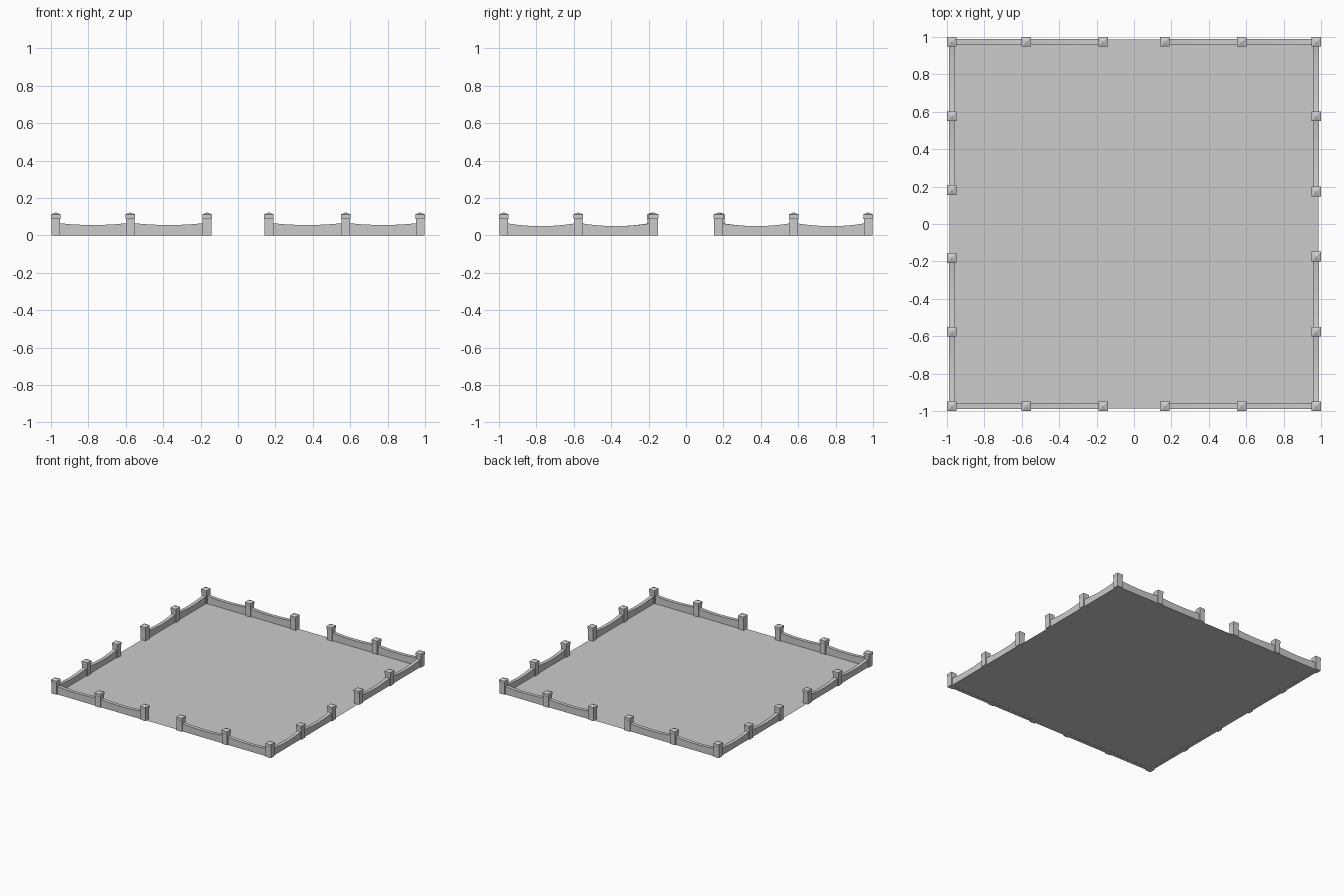
import bpy, bmesh, math
from mathutils import Vector

cube = bpy.data.objects.get("Cube")
if cube:
    bpy.data.objects.remove(cube, do_unlink=True)

stone = bpy.data.materials.new("grey stone")
stone.use_nodes = True
grey = (0.6, 0.6, 0.6, 1)
stone.diffuse_color = grey
stone.node_tree.nodes["Principled BSDF"].inputs["Base Color"].default_value = grey

EDGE = 0.974      # centre line of the walls
FLOOR = 0.986     # half size of the ground
PATH = 0.155      # half width of the crossing paths
CURVE = 0.23      # radius of the lawn corners


def finish(bm, name):
    mesh = bpy.data.meshes.new(name)
    bm.to_mesh(mesh)
    bm.free()
    mesh.materials.append(stone)
    obj = bpy.data.objects.new(name, mesh)
    bpy.context.collection.objects.link(obj)
    return obj


def frustum(bm, x, y, rings):
    """Stack square rings of (half width, height) into a closed column."""
    loops = [[bm.verts.new((x + sx * h, y + sy * h, z))
              for sx, sy in ((-1, -1), (1, -1), (1, 1), (-1, 1))] for h, z in rings]
    for low, high in zip(loops, loops[1:]):
        for i in range(4):
            j = (i + 1) % 4
            bm.faces.new((low[i], low[j], high[j], high[i]))
    bm.faces.new(loops[0][::-1])
    return loops[-1]


def post(name, x, y):
    bm = bmesh.new()
    # Shaft, overhanging cap block, then a shallow pyramid
    top = frustum(bm, x, y, [(0.0235, 0), (0.0235, 0.088), (0.026, 0.092), (0.026, 0.112)])
    tip = bm.verts.new((x, y, 0.122))
    for i in range(4):
        bm.faces.new((top[i], top[(i + 1) % 4], tip))
    return finish(bm, name)


def wall(name, start, end, sag):
    """Wall whose top dips in the middle between two posts."""
    bm = bmesh.new()
    a, b = Vector((*start, 0)), Vector((*end, 0))
    along = (b - a).normalized()
    side = Vector((-along.y, along.x, 0)) * 0.0145
    steps = 10
    rings = []
    for i in range(steps + 1):
        t = i / steps
        p = a.lerp(b, t)
        up = Vector((0, 0, 0.067 - sag * 4 * t * (1 - t)))
        rings.append([bm.verts.new(v) for v in (p - side, p + side, p + side + up, p - side + up)])
    for r, s in zip(rings, rings[1:]):
        for i in range(4):
            j = (i + 1) % 4
            bm.faces.new((r[i], r[j], s[j], s[i]))
    bm.faces.new(rings[0])
    bm.faces.new(rings[-1][::-1])
    bmesh.ops.recalc_face_normals(bm, faces=bm.faces)
    return finish(bm, name)


def corner_arc(sx, sy):
    """Rounded inner corner of one lawn, from the x-running edge to the y-running edge."""
    c = PATH + CURVE
    return [(sx * (c - CURVE * math.sin(a)), sy * (c - CURVE * math.cos(a)))
            for a in (math.pi / 2 * i / 10 for i in range(11))]


def sheet(name, points):
    bm = bmesh.new()
    face = bm.faces.new([bm.verts.new((x, y, 0.001)) for x, y in points])
    face.normal_update()
    if face.normal.z < 0:
        face.normal_flip()
    bmesh.ops.triangulate(bm, faces=[face])
    return finish(bm, name)


# Ground: four lawns around a cross-shaped path
cross = []
for label, sx, sy in (("back_left", 1, 1), ("back_right", -1, 1),
                      ("front_right", -1, -1), ("front_left", 1, -1)):
    arc = corner_arc(sx, sy)
    sheet("lawn_" + label, [(sx * FLOOR, sy * PATH)] + arc
          + [(sx * PATH, sy * FLOOR), (sx * FLOOR, sy * FLOOR)])
    quarter = [(sx * FLOOR, sy * PATH)] + arc + [(sx * PATH, sy * FLOOR)]
    cross += quarter if sx * sy > 0 else quarter[::-1]
sheet("crossing_path", cross)

# Posts and sagging walls on each side, leaving a gateway in the middle
sides = (("front", lambda t: (t, -EDGE), 0.165, 0.012),
         ("back", lambda t: (t, EDGE), 0.165, 0.012),
         ("left", lambda t: (EDGE, t), 0.174, 0.018),
         ("right", lambda t: (-EDGE, t), 0.182, 0.018))
for side, place, gate, sag in sides:
    for half, s in (("a", -1), ("b", 1)):
        stops = [s * EDGE, s * 0.576, s * gate]
        post(f"{side}_middle_post_{half}", *place(stops[1]))
        post(f"{side}_gate_post_{half}", *place(stops[2]))
        for n in range(2):
            wall(f"{side}_wall_{half}{n + 1}", place(stops[n]), place(stops[n + 1]), sag)
for label, sx, sy in (("front_left", 1, -1), ("front_right", -1, -1),
                      ("back_left", 1, 1), ("back_right", -1, 1)):
    post("corner_post_" + label, sx * EDGE, sy * EDGE)
